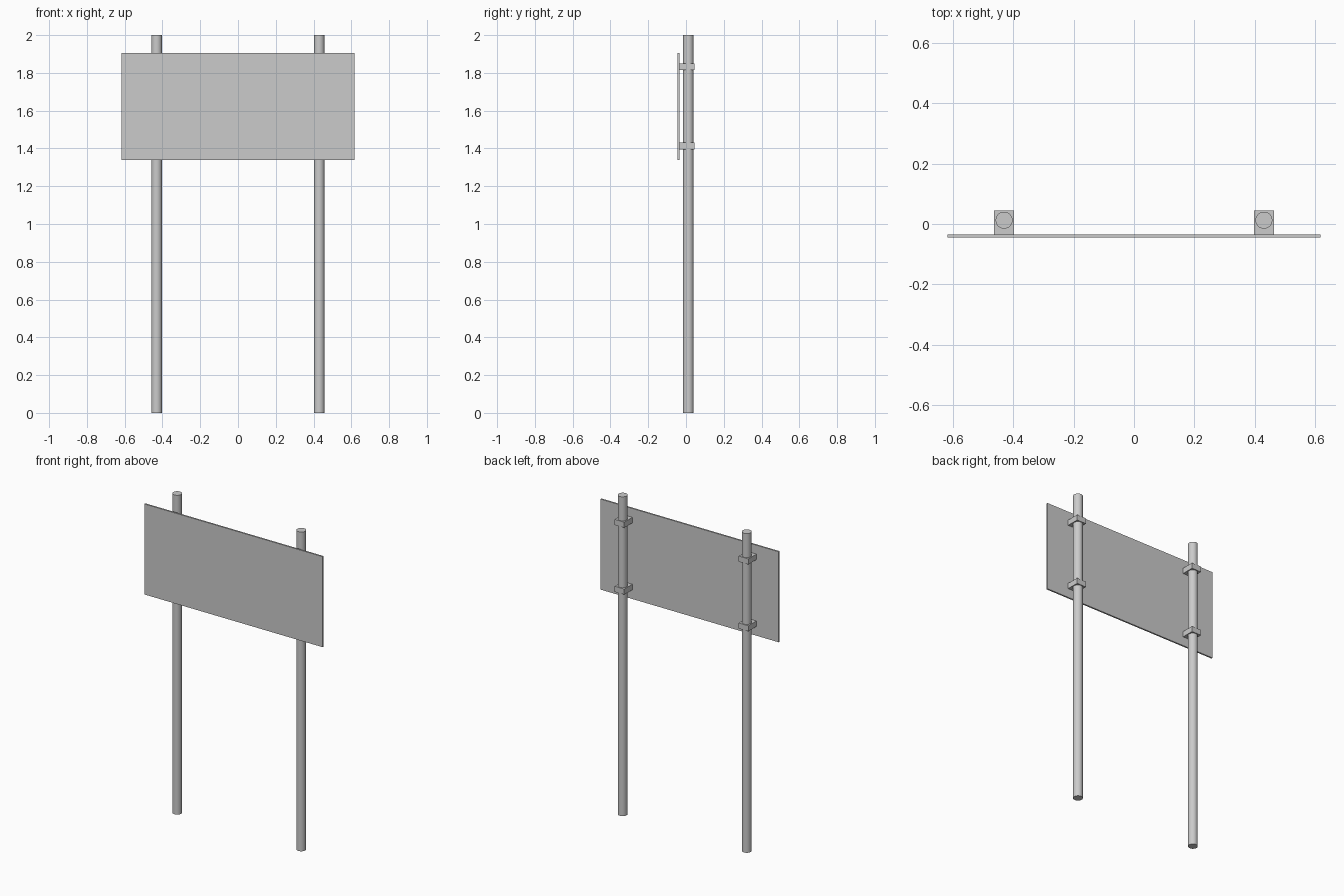
import bpy

if "Cube" in bpy.data.objects:
    bpy.data.objects.remove(bpy.data.objects["Cube"])

POST_X, POST_Y, POST_R = 0.43, 0.0125, 0.028


def box(name, x, y, z):
    """Box from (min, max) ranges on each axis."""
    bpy.ops.mesh.primitive_cube_add(
        size=1, location=[(a + b) / 2 for a, b in (x, y, z)])
    ob = bpy.context.object
    ob.name = name
    ob.scale = [b - a for a, b in (x, y, z)]
    bpy.ops.object.transform_apply(location=False, rotation=False, scale=True)
    return ob


# Sign panel
box("sign_panel", (-0.618, 0.618), (-0.045, -0.035), (1.338, 1.905))

for side, sx in (("left", -1), ("right", 1)):
    cx = sx * POST_X

    # Round post
    bpy.ops.mesh.primitive_cylinder_add(
        vertices=32, radius=POST_R, depth=2, location=(cx, POST_Y, 1))
    bpy.context.object.name = f"post_{side}"
    bpy.ops.object.shade_smooth_by_angle()

    # Clamps joining the post to the back of the panel
    for level, cz in (("lower", 1.413), ("upper", 1.832)):
        box(f"clamp_{side}_{level}", (cx - 0.0335, cx + 0.0335),
            (-0.035, 0.045), (cz - 0.0175, cz + 0.0175))
